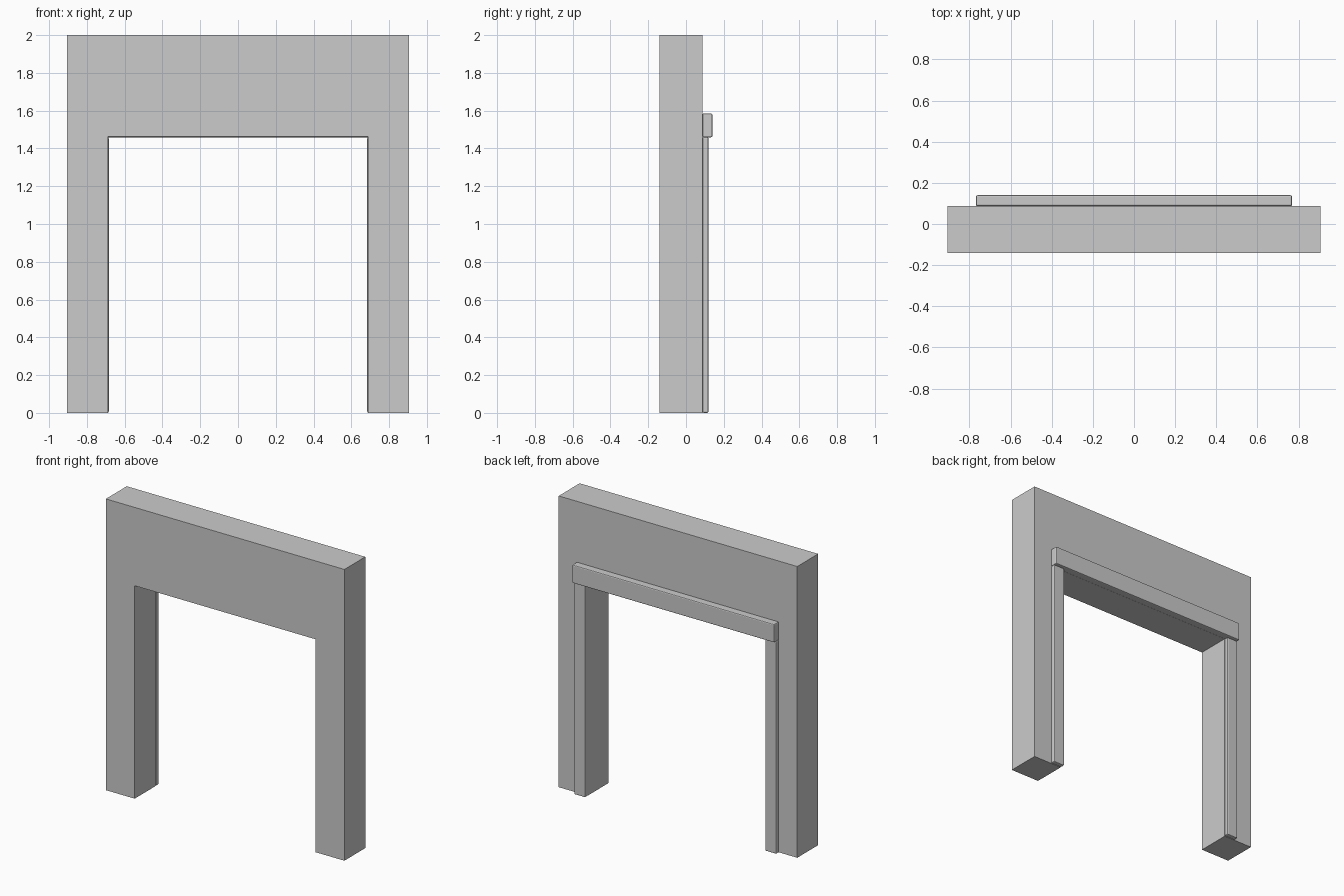
import bpy, bmesh
from mathutils import Vector

if "Cube" in bpy.data.objects:
    bpy.data.objects.remove(bpy.data.objects["Cube"])

WALL_FRONT, WALL_BACK = -0.14, 0.087


def make_object(name, bm):
    bmesh.ops.recalc_face_normals(bm, faces=bm.faces)
    mesh = bpy.data.meshes.new(name)
    bm.to_mesh(mesh)
    bm.free()
    obj = bpy.data.objects.new(name, mesh)
    bpy.context.collection.objects.link(obj)
    return obj


def trim_board(name, low, high, bevel=0.007):
    low, high = Vector(low), Vector(high)
    bm = bmesh.new()
    bmesh.ops.create_cube(bm, size=1)
    bmesh.ops.scale(bm, vec=high - low, verts=bm.verts)
    bmesh.ops.translate(bm, vec=(low + high) / 2, verts=bm.verts)
    obj = make_object(name, bm)
    mod = obj.modifiers.new("rounded_edges", 'BEVEL')
    mod.width = bevel
    mod.segments = 2
    return obj


# Wall: arch-shaped profile extruded through its thickness
half, top, opening, lintel = 0.906, 2.0, 0.687, 1.462
profile = [(-half, 0), (-opening, 0), (-opening, lintel), (opening, lintel),
           (opening, 0), (half, 0), (half, top), (-half, top)]
bm = bmesh.new()
face = bm.faces.new([bm.verts.new((x, WALL_FRONT, z)) for x, z in profile])
extruded = bmesh.ops.extrude_face_region(bm, geom=[face], use_keep_orig=True)
moved = [v for v in extruded["geom"] if isinstance(v, bmesh.types.BMVert)]
bmesh.ops.translate(bm, vec=(0, WALL_BACK - WALL_FRONT, 0), verts=moved)
make_object("wall", bm)

# Upright trim boards on both sides of the opening
for side, x0, x1 in (("left", -0.768, -0.684), ("right", 0.684, 0.768)):
    trim_board(side + "_jamb_trim", (x0, WALL_BACK, 0), (x1, 0.119, 1.46))

# Thicker header board across the top of the opening
trim_board("header_trim", (-0.768, WALL_BACK, 1.459), (0.768, 0.14, 1.585))
